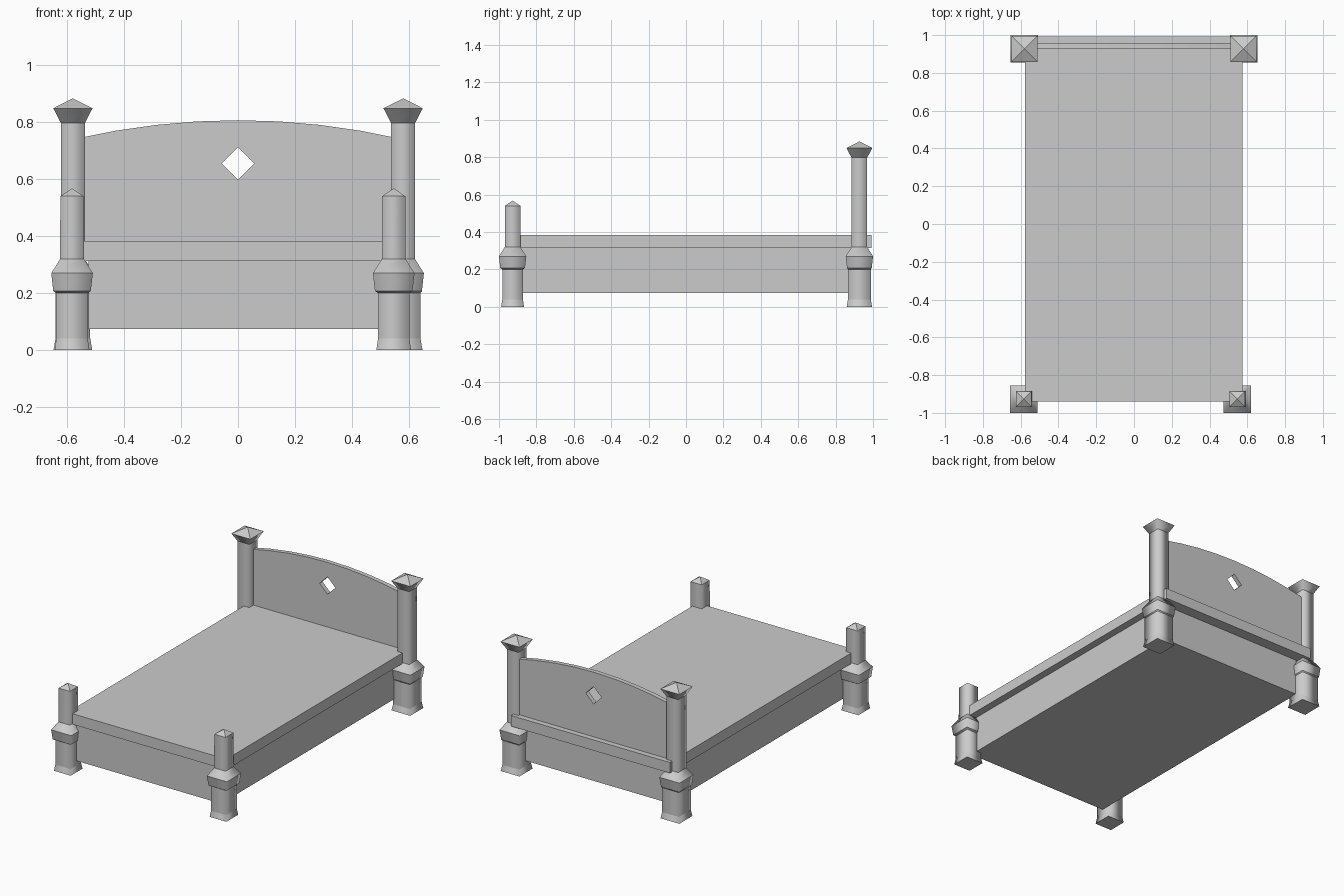
import bpy, bmesh, math

cube = bpy.data.objects.get("Cube")
if cube:
    bpy.data.objects.remove(cube, do_unlink=True)

grey = bpy.data.materials.new("plain_grey")
grey.use_nodes = True
colour = (0.6, 0.6, 0.6, 1)
grey.diffuse_color = colour
grey.node_tree.nodes["Principled BSDF"].inputs["Base Color"].default_value = colour


def add_object(name, bm):
    bmesh.ops.recalc_face_normals(bm, faces=bm.faces)
    mesh = bpy.data.meshes.new(name)
    bm.to_mesh(mesh)
    bm.free()
    mesh.materials.append(grey)
    obj = bpy.data.objects.new(name, mesh)
    bpy.context.collection.objects.link(obj)
    return obj


def box(name, low, high):
    bm = bmesh.new()
    bmesh.ops.create_cube(bm, size=1)
    for v in bm.verts:
        v.co = [a + (c + 0.5) * (b - a) for a, b, c in zip(low, high, v.co)]
    return add_object(name, bm)


def post(name, x, y, profile, tip):
    """Square turned post: (half width, height) rings closed by a pointed top."""
    bm = bmesh.new()
    rings = [[bm.verts.new((x + sx * r, y + sy * r, z))
              for sx, sy in ((-1, -1), (1, -1), (1, 1), (-1, 1))] for r, z in profile]
    bm.faces.new(rings[0])
    for a, b in zip(rings, rings[1:]):
        for i in range(4):
            j = (i + 1) % 4
            bm.faces.new((a[i], a[j], b[j], b[i])).smooth = True
    apex = bm.verts.new((x, y, tip))
    for i in range(4):
        bm.faces.new((rings[-1][i], rings[-1][(i + 1) % 4], apex))
    # Rings stay crisp while the upright corners shade softly
    for e in bm.edges:
        if abs(e.verts[0].co.z - e.verts[1].co.z) < 1e-5:
            e.smooth = False
    return add_object(name, bm)


# Posts
collar = [(0.066, 0.207), (0.073, 0.27), (0.042, 0.319)]
front = [(0.061, 0), (0.055, 0.04), (0.055, 0.2)] + collar + [(0.041, 0.54)]
back = [(0.068, 0), (0.061, 0.04), (0.061, 0.2)] + collar + [(0.042, 0.797), (0.069, 0.849)]
post("front_right_post", -0.583, -0.927, front, 0.568)
post("front_left_post", 0.547, -0.927, front, 0.568)
post("back_right_post", -0.58, 0.927, back, 0.884)
post("back_left_post", 0.58, 0.927, back, 0.884)

# Base and mattress
box("bed_base", (-0.525, -0.925, 0.073), (0.525, 0.92, 0.314))
box("mattress", (-0.578, -0.94, 0.313), (0.574, 0.993, 0.383))

# Headboard: arched outline, split in halves so the diamond is a clean opening
bm = bmesh.new()
half, steps, mid, size = 0.575, 4, 0.655, 0.057
arch = [(half * i / steps, 0.807 - 0.066 * (i / steps) ** 2) for i in range(steps + 1)]
outline = arch + [(half, 0.35), (0, 0.35), (0, mid - size), (size, mid), (0, mid + size)]
for side in (-1, 1):
    bm.faces.new([bm.verts.new((side * x, 0.928, z)) for x, z in outline])
bmesh.ops.remove_doubles(bm, verts=bm.verts, dist=0.0001)
bmesh.ops.recalc_face_normals(bm, faces=bm.faces)
new = bmesh.ops.extrude_face_region(bm, geom=bm.faces[:])
bmesh.ops.translate(bm, vec=(0, 0.029, 0),
                    verts=[g for g in new["geom"] if isinstance(g, bmesh.types.BMVert)])
add_object("headboard", bm)
